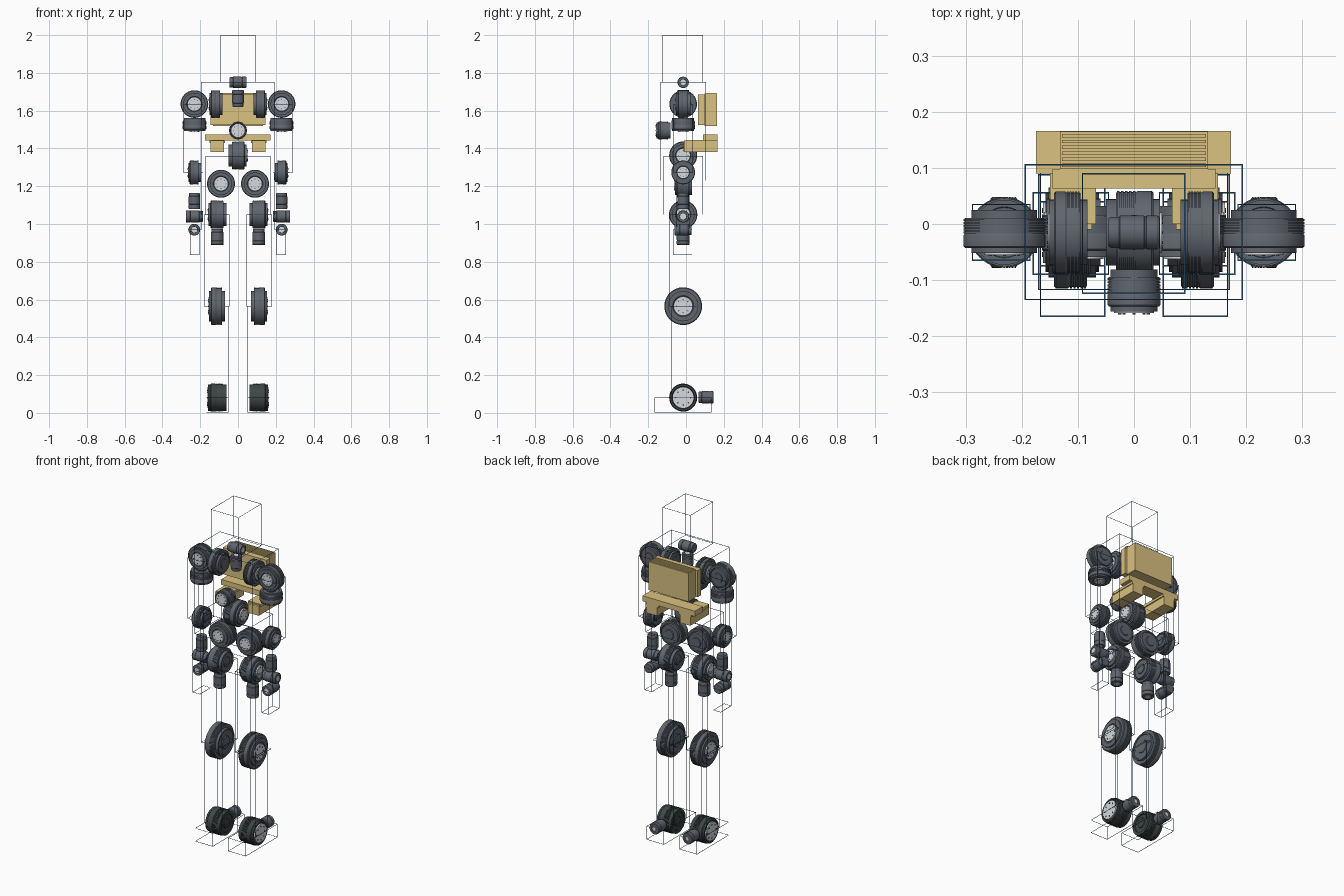
import bpy, bmesh, math
from mathutils import Vector, Matrix

if "Cube" in bpy.data.objects:
    bpy.data.objects.remove(bpy.data.objects["Cube"])


def material(name, rgb):
    m = bpy.data.materials.new(name)
    m.use_nodes = True
    m.diffuse_color = (*rgb, 1)
    m.node_tree.nodes["Principled BSDF"].inputs["Base Color"].default_value = (*rgb, 1)
    return m


SLATE = material("slate grey", (0.118, 0.133, 0.158))
BLACK = material("charcoal", (0.05, 0.06, 0.06))
SILVER = material("silver hub", (0.68, 0.70, 0.73))
GOLD = material("pale gold", (0.71, 0.54, 0.22))
LINE = material("blue outline", (0.026, 0.115, 0.25))
Y0 = -0.015  # depth of the joint line


def finish(name, bm, mats, smooth=False):
    bmesh.ops.recalc_face_normals(bm, faces=bm.faces)
    mesh = bpy.data.meshes.new(name)
    bm.to_mesh(mesh)
    bm.free()
    for m in mats:
        mesh.materials.append(m)
    obj = bpy.data.objects.new(name, mesh)
    bpy.context.collection.objects.link(obj)
    if smooth:
        bpy.ops.object.select_all(action='DESELECT')
        obj.select_set(True)
        bpy.context.view_layer.objects.active = obj
        bpy.ops.object.shade_smooth_by_angle(angle=math.radians(30))
    return obj


def add_box(bm, lo, hi):
    lo, hi = Vector(lo), Vector(hi)
    size = [abs(d) for d in hi - lo]
    mat = Matrix.Translation((lo + hi) / 2) @ Matrix.Diagonal((*size, 1))
    bmesh.ops.create_cube(bm, size=1, matrix=mat)


def box(name, lo, hi, mat=GOLD):
    bm = bmesh.new()
    add_box(bm, lo, hi)
    return finish(name, bm, [mat])


def frame(name, lo, hi):
    """Open box outline made of thin bars."""
    mod = box(name, lo, hi, LINE).modifiers.new("bars", 'WIREFRAME')
    mod.thickness = 0.003


def lathe(name, loc, axis, profile, body, hub_r, hub_t, bolts=0):
    """Turned part: profile of (radius, height) along the axis, silver hub on the positive end."""
    bm = bmesh.new()
    vs = [bm.verts.new((r, 0, t)) for r, t in profile]
    es = [bm.edges.new(p) for p in zip(vs, vs[1:])]
    bmesh.ops.spin(bm, geom=vs + es, cent=(0, 0, 0), axis=(0, 0, 1), angle=math.tau, steps=48)
    bmesh.ops.remove_doubles(bm, verts=bm.verts, dist=1e-5)
    for f in bm.faces:
        c = f.calc_center_median()
        f.material_index = int(c.z > hub_t and c.xy.length < hub_r)
    # bolt heads around the hub
    for i in range(bolts):
        a = math.tau * i / bolts
        pos = (hub_r * 0.72 * math.cos(a), hub_r * 0.72 * math.sin(a), profile[-1][1])
        bmesh.ops.create_cone(bm, cap_ends=True, segments=8, radius1=hub_r * 0.08,
                              radius2=hub_r * 0.08, depth=0.004, matrix=Matrix.Translation(pos))
    rot = Vector(axis).to_track_quat('Z', 'Y').to_matrix().to_4x4()
    bm.transform(Matrix.Translation(loc) @ rot)
    return finish(name, bm, [body, SILVER], True)


def drum(name, loc, axis, r, length, body=SLATE, hub=0.48, shoulder=0.8):
    """Large flat joint motor with shallow cooling fins round the rim."""
    h = length / 2
    prof = [(0, -h), (r * 0.35, -h), (r * 0.38, -h * 0.9), (r * 0.7, -h * 0.9), (r * 0.72, -h),
            (r * shoulder, -h), (r * shoulder, -h * 0.65), (r * 0.96, -h * 0.65)]
    fins = 5
    for i in range(fins):
        a = h * (-0.6 + 0.7 * i / fins)
        b = a + h * 0.09
        prof += [(r * 0.97, a), (r, a), (r, b), (r * 0.97, b)]
    prof += [(r, h * 0.15), (r, h * 0.62), (r * 0.95, h * 0.7), (r * shoulder, h * 0.7),
             (r * shoulder, h * 0.92), (r * (hub + 0.08), h * 0.92), (r * (hub + 0.04), h * 0.85),
             (r * hub, h * 0.85), (r * hub, h), (0, h)]
    return lathe(name, loc, axis, prof, body, r * hub, h * 0.86, 8)


def servo(name, loc, axis, r, length, hub=0.5):
    """Small straight motor with a collar at each end."""
    h = length / 2
    prof = [(0, -h), (r * 0.85, -h), (r * 0.92, -h * 0.9), (r * 0.92, -h * 0.6), (r, -h * 0.55),
            (r, h * 0.4), (r * 0.95, h * 0.42), (r * 0.95, h * 0.48), (r, h * 0.5),
            (r, h * 0.92), (r * 0.93, h), (r * 0.6, h), (r * 0.57, h * 0.94),
            (r * hub, h * 0.94), (r * hub, h), (0, h)]
    return lathe(name, loc, axis, prof, SLATE, r * hub, h * 0.95)


FRONT, UP, DOWN = (0, -1, 0), (0, 0, 1), (0, 0, -1)

# neck and waist motors
servo("neck_pitch", (0, Y0, 1.75), (1, 0, 0), 0.03, 0.09)
servo("neck_yaw", (0, Y0, 1.665), UP, 0.031, 0.09)
drum("waist_yaw", (0, -0.12, 1.495), FRONT, 0.047, 0.078, hub=0.75, shoulder=0.9)
drum("waist_pitch", (0, Y0, 1.363), (1, 0, 0), 0.074, 0.1)

# paired limb motors
for s, side in ((1, "left"), (-1, "right")):
    out = (s, 0, 0)
    drum(side + "_shoulder_pitch", (s * 0.118, Y0, 1.635), out, 0.073, 0.07)
    drum(side + "_shoulder_roll", (s * 0.231, Y0, 1.635), FRONT, 0.073, 0.08)
    drum(side + "_shoulder_yaw", (s * 0.231, Y0, 1.525), DOWN, 0.063, 0.07, shoulder=0.92)
    drum(side + "_elbow", (s * 0.231, Y0, 1.273), out, 0.063, 0.07)
    servo(side + "_forearm_yaw", (s * 0.231, Y0, 1.122), DOWN, 0.031, 0.085)
    servo(side + "_wrist_pitch", (s * 0.231, Y0, 1.04), out, 0.032, 0.09)
    servo(side + "_wrist_roll", (s * 0.231, Y0, 0.97), FRONT, 0.031, 0.09)
    drum(side + "_hip_roll", (s * 0.09, Y0, 1.213), FRONT, 0.074, 0.095)
    drum(side + "_hip_pitch", (s * 0.11, Y0, 1.05), out, 0.075, 0.1)
    servo(side + "_hip_yaw", (s * 0.11, Y0, 0.932), DOWN, 0.034, 0.085)
    drum(side + "_knee", (s * 0.112, Y0, 0.565), out, 0.1, 0.088)
    drum(side + "_ankle", (s * 0.112, Y0, 0.081), out, 0.074, 0.1, BLACK, hub=0.74, shoulder=0.95)
    servo(side + "_ankle_roll", (s * 0.11, 0.106, 0.083), (0, 1, 0), 0.033, 0.078, hub=0.3)

# battery pack with ribbed top
box("battery", (-0.132, 0.098, 1.52), (0.132, 0.165, 1.69))
box("battery_mount", (-0.145, 0.063, 1.525), (0.145, 0.098, 1.685))
bm = bmesh.new()
for i in range(6):
    y = 0.102 + i * 0.0105
    add_box(bm, (-0.128, y, 1.688), (0.128, y + 0.006, 1.694))
finish("battery_ribs", bm, [GOLD])

# electronics shelf and its brackets
box("shelf", (-0.175, 0.09, 1.443), (0.173, 0.166, 1.475))
for s, side in ((1, "left"), (-1, "right")):
    box(side + "_bracket", (s * 0.075, -0.01, 1.38), (s * 0.145, 0.166, 1.443))
    box(side + "_bracket_flange", (s * 0.068, 0.0, 1.43), (s * 0.15, 0.166, 1.446))
    for x in (0.09, 0.11, 0.13):
        box(side + "_bracket_rib", (s * (x - 0.004), -0.013, 1.385), (s * (x + 0.004), -0.01, 1.435))

# body outline boxes
frame("head_frame", (-0.092, -0.124, 1.75), (0.091, 0.09, 1.999))
frame("torso_frame", (-0.194, -0.135, 1.23), (0.193, 0.106, 1.75))
frame("pelvis_frame", (-0.17, -0.117, 1.05), (0.17, 0.088, 1.36))
for s, side in ((1, "left"), (-1, "right")):
    for part, x1, x2, y1, y2, z1, z2 in (
            ("upper_arm", 0.185, 0.288, -0.065, 0.035, 1.27, 1.635),
            ("forearm", 0.195, 0.265, -0.05, 0.02, 0.97, 1.27),
            ("hand", 0.205, 0.252, -0.068, 0.032, 0.838, 0.97),
            ("thigh", 0.045, 0.18, -0.09, 0.056, 0.565, 1.05),
            ("shin", 0.052, 0.167, -0.075, 0.04, 0.08, 0.565),
            ("foot", 0.052, 0.167, -0.165, 0.135, 0.002, 0.08)):
        frame(side + "_" + part + "_frame", (s * x1, y1, z1), (s * x2, y2, z2))
